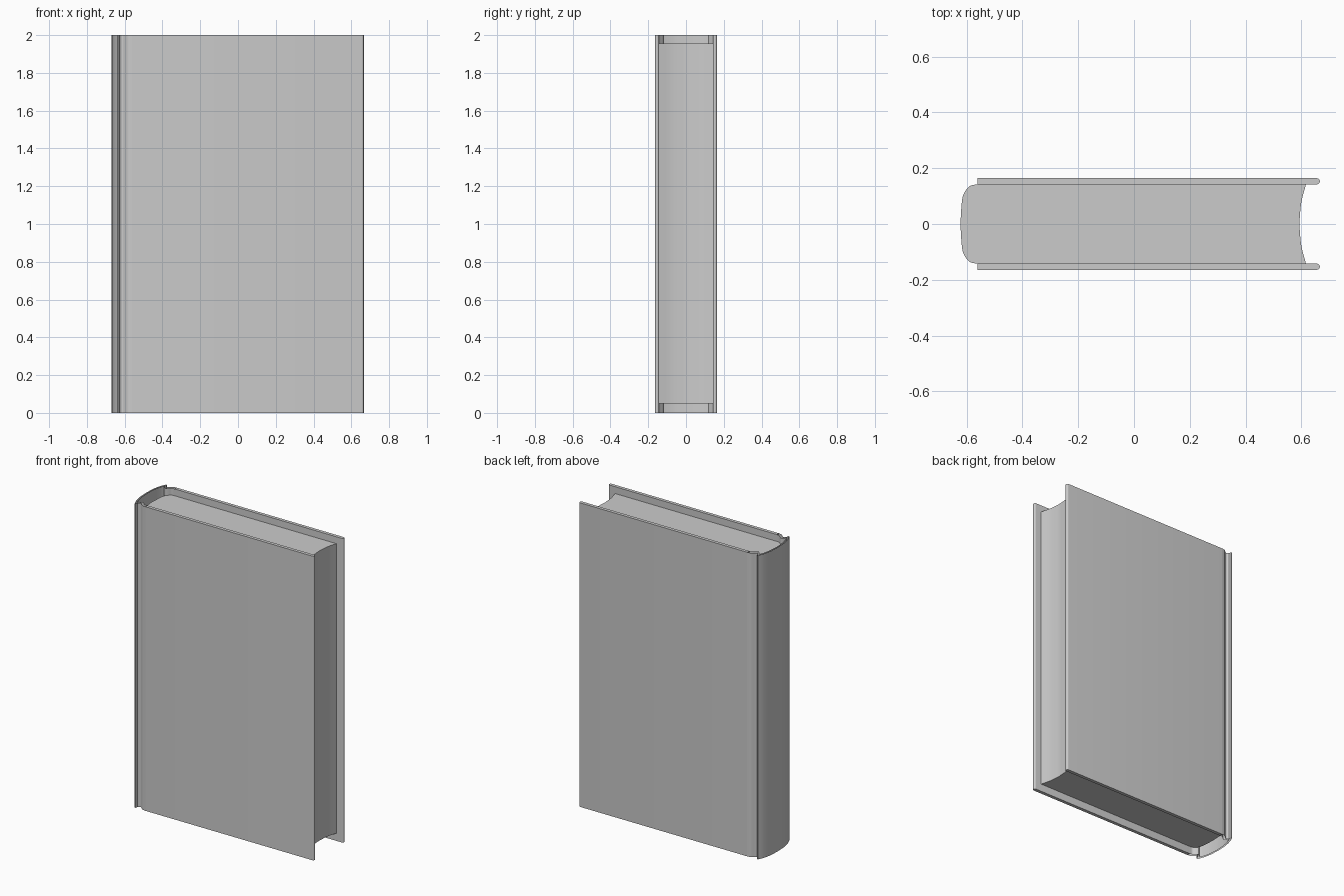
import bpy, bmesh, math
from mathutils import Vector

cube = bpy.data.objects.get("Cube")
if cube:
    bpy.data.objects.remove(cube, do_unlink=True)

grey = bpy.data.materials.new("plain_grey")
grey.use_nodes = True
colour = (0.6, 0.6, 0.6, 1)
grey.diffuse_color = colour
grey.node_tree.nodes["Principled BSDF"].inputs["Base Color"].default_value = colour

HEIGHT = 2.0


def smooth_path(points, steps=4):
    """Catmull-Rom curve through the points."""
    p = [Vector(q) for q in points]
    p = [2 * p[0] - p[1]] + p + [2 * p[-1] - p[-2]]
    path = []
    for a, b, c, d in zip(p, p[1:], p[2:], p[3:]):
        for i in range(steps):
            t = i / steps
            path.append(0.5 * (2 * b + (c - a) * t + (2 * a - 5 * b + 4 * c - d) * t**2
                               + (3 * b - a - 3 * c + d) * t**3))
    return path + [p[-2]]


def mirror_y(path):
    """Add the mirrored half of a path that ends on y = 0."""
    return path + [Vector((q.x, -q.y)) for q in reversed(path[:-1])]


def extrude(name, outline, z0, z1, capped=True):
    """Raise a closed plan outline into a solid or an open-ended shell."""
    area = sum(a.x * b.y - b.x * a.y for a, b in zip(outline, outline[1:] + outline[:1]))
    if area < 0:
        outline = outline[::-1]
    bm = bmesh.new()
    low = [bm.verts.new((q.x, q.y, z0)) for q in outline]
    high = [bm.verts.new((q.x, q.y, z1)) for q in outline]
    n = len(outline)
    for i in range(n):
        j = (i + 1) % n
        bm.faces.new((low[i], low[j], high[j], high[i]))
    if capped:
        bm.faces.new(low[::-1])
        bm.faces.new(high)
    mesh = bpy.data.meshes.new(name)
    bm.to_mesh(mesh)
    bm.free()
    mesh.materials.append(grey)
    obj = bpy.data.objects.new(name, mesh)
    bpy.context.collection.objects.link(obj)
    bpy.ops.object.select_all(action='DESELECT')
    obj.select_set(True)
    bpy.context.view_layer.objects.active = obj
    bpy.ops.object.shade_smooth_by_angle(angle=math.radians(35))
    return obj


# Cover boards with a rounded free edge
inner, outer = 0.142, 0.164
radius = (outer - inner) / 2
for name, side in (("front_board", -1), ("back_board", 1)):
    board = [Vector((-0.56, side * outer)), Vector((-0.56, side * inner))]
    for i in range(9):
        a = math.pi * (i / 8 - 0.5)
        board.append(Vector((0.655 + radius * math.cos(a),
                             side * (inner + radius + radius * math.sin(a)))))
    extrude(name, board, 0, HEIGHT)

# Spine and hinge grooves: a thin shell, open at both ends
hinge_out = smooth_path([(-0.56, 0.164), (-0.582, 0.160), (-0.603, 0.143),
                         (-0.615, 0.137), (-0.628, 0.146)])
back_out = smooth_path([(-0.637, 0.164), (-0.653, 0.125), (-0.665, 0.07), (-0.669, 0)])
hinge_in = smooth_path([(-0.56, 0.142), (-0.58, 0.140), (-0.597, 0.125),
                        (-0.612, 0.118), (-0.632, 0.137)])
back_in = smooth_path([(-0.635, 0.140), (-0.645, 0.115), (-0.656, 0.065), (-0.660, 0)])
tip = [Vector((-0.631, 0.162))]
shell = mirror_y(hinge_out + tip + back_out) + mirror_y(hinge_in + back_in)[::-1]
extrude("spine", shell, 0, HEIGHT, capped=False)

# Page block: rounded back and hollow fore edge
block = smooth_path([(-0.565, 0.142), (-0.588, 0.136), (-0.605, 0.117),
                     (-0.616, 0.085), (-0.622, 0)])
fore_edge = smooth_path([(0.616, 0.142), (0.599, 0.075), (0.592, 0)])
extrude("pages", mirror_y(block) + mirror_y(fore_edge)[::-1], 0.05, 1.955)
